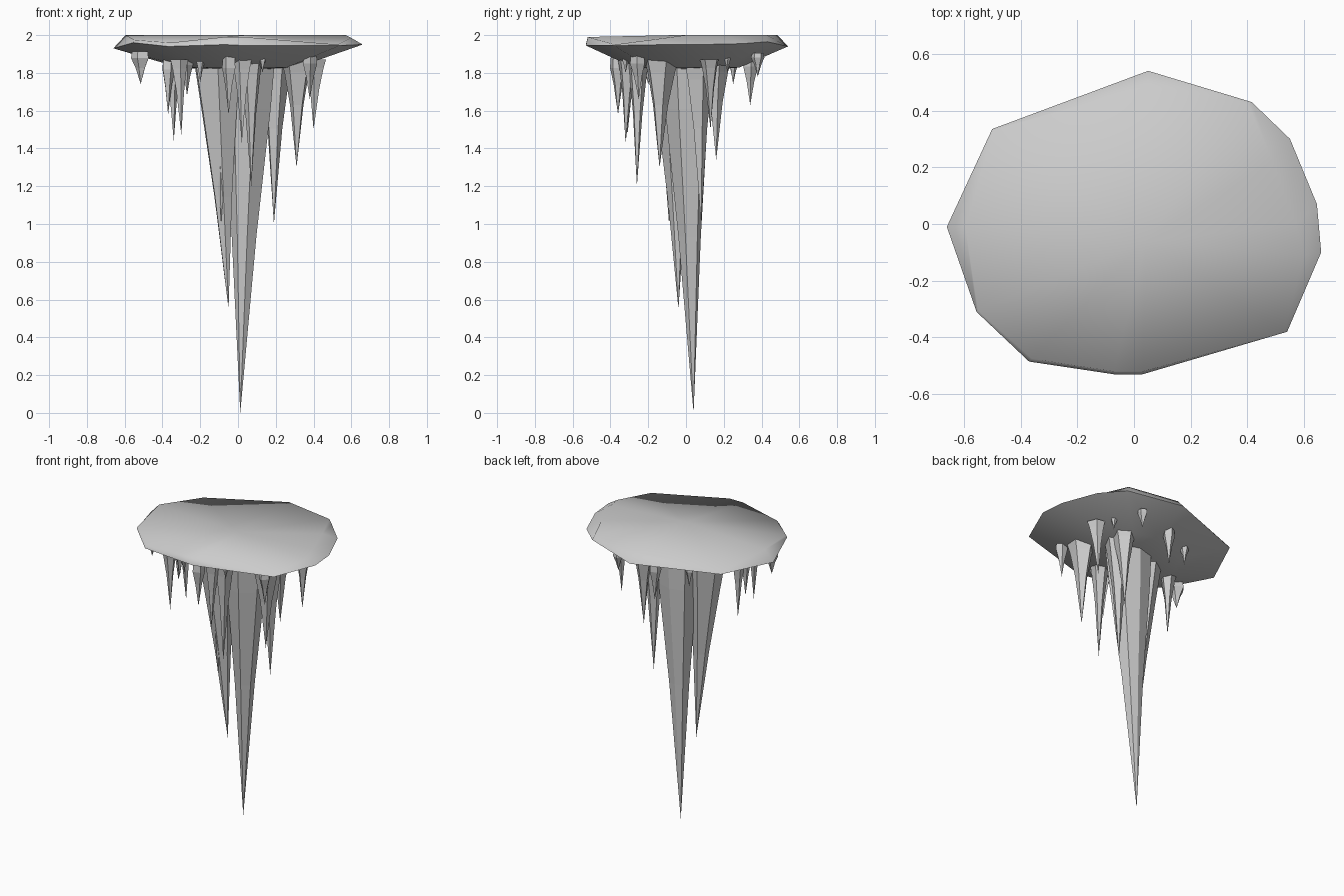
import bpy, bmesh, math, random
from mathutils import Vector

if "Cube" in bpy.data.objects:
    bpy.data.objects.remove(bpy.data.objects["Cube"])

random.seed(4)


def finish(name, bm):
    bmesh.ops.recalc_face_normals(bm, faces=bm.faces[:])
    me = bpy.data.meshes.new(name)
    bm.to_mesh(me)
    bm.free()
    ob = bpy.data.objects.new(name, me)
    bpy.context.collection.objects.link(ob)
    return ob


def bridge(bm, a, b):
    n = len(a)
    for i in range(n):
        j = (i + 1) % n
        bm.faces.new((a[i], a[j], b[j], b[i]))


# Ceiling slab: irregular rim, bevelled top with lowered corners, shallow belly
rim = [(-.66, -.01, 1.93), (-.50, .335, 1.935), (.05, .54, 1.94), (.415, .43, 1.965),
       (.55, .30, 1.955), (.645, .07, 1.95), (.66, -.10, 1.95), (.54, -.38, 1.945),
       (.03, -.53, 1.945), (-.07, -.53, 1.95), (-.37, -.485, 1.94), (-.555, -.31, 1.96)]
top = [(-.595, -.01, 2), (-.495, .33, 1.945), (.05, .485, 2), (.40, .425, 2), (.49, .22, 2),
       (.57, .0, 2), (.60, -.11, 1.985), (.53, -.377, 1.95), (.03, -.52, 1.99),
       (-.07, -.52, 1.99), (-.36, -.475, 1.96), (-.55, -.305, 1.975)]
bm = bmesh.new()
rim_v = [bm.verts.new(p) for p in rim]
top_v = [bm.verts.new(p) for p in top]
belly_v = [bm.verts.new((x * .47, y * .52, 1.828)) for x, y, z in rim]
crown = bm.verts.new((.04, -.06, 2))
low = bm.verts.new((-.05, .03, 1.81))
bridge(bm, rim_v, top_v)
bridge(bm, belly_v, rim_v)
for i in range(12):
    j = (i + 1) % 12
    bm.faces.new((top_v[i], top_v[j], crown))
    bm.faces.new((belly_v[i], belly_v[j], low))
slab = finish("ceiling_slab", bm)
bpy.ops.object.select_all(action='DESELECT')
slab.select_set(True)
bpy.context.view_layer.objects.active = slab
bpy.ops.object.shade_smooth_by_angle(angle=math.radians(75))


# Stalactite: flared root tapering to a leaning point
def stalactite(name, tip, root, r, sides=6,
               profile=((0, 1.1), (.12, .87), (.42, .48))):
    tip, root = Vector(tip), Vector(root)
    bm = bmesh.new()
    rings = []
    turn = random.uniform(0, 6.28)
    wob = [random.uniform(.85, 1.15) for _ in range(sides)]
    for t, f in profile:
        c = root.lerp(tip, t)
        rings.append([bm.verts.new(c + Vector((
            math.cos(turn + i * math.tau / sides), math.sin(turn + i * math.tau / sides), 0))
            * r * f * wob[i]) for i in range(sides)])
    for a, b in zip(rings, rings[1:]):
        bridge(bm, a, b)
    bm.faces.new(rings[0])
    end = bm.verts.new(tip)
    for i in range(sides):
        bm.faces.new((rings[-1][i], rings[-1][(i + 1) % sides], end))
    return finish(name, bm)


# Two large central stalactites
stalactite("main_stalactite", (.012, .04, 0), (.04, .0, 1.87), .145, 7,
           ((0, 1), (.14, .88), (.5, .46)))
stalactite("second_stalactite", (-.05, -.04, .55), (-.12, -.06, 1.87), .135, 6,
           ((0, 1.05), (.22, .78), (.55, .4)))

# Medium stalactites: tip x, y, z and root radius
medium = [(-.09, -.09, 1.0, .09), (.19, .08, 1.0, .08), (.07, -.26, 1.2, .06),
          (.31, -.14, 1.3, .08), (.21, .16, 1.34, .075), (.02, -.32, 1.43, .055),
          (.40, .13, 1.5, .05), (-.34, -.08, 1.44, .05), (-.30, -.31, 1.47, .045)]
for n, (x, y, z, r) in enumerate(medium):
    stalactite(f"medium_stalactite_{n + 1}", (x, y, z), (x * 1.02, y * .97, 1.87), r, 5)

# Small stalactites near the rim, with pinched roots
small = [(-.37, -.12, 1.58, .042), (-.05, -.36, 1.58, .042), (-.515, -.20, 1.74, .05),
         (.0, .34, 1.63, .045), (.38, -.25, 1.66, .045), (-.27, -.25, 1.68, .035),
         (-.20, .25, 1.74, .03), (.25, .38, 1.78, .035), (.35, .22, 1.80, .02),
         (-.20, -.30, 1.75, .025), (.13, -.32, 1.80, .02)]
for n, (x, y, z, r) in enumerate(small):
    edge = math.hypot(x / .66, y / .53)
    stalactite(f"small_stalactite_{n + 1}", (x, y, z), (x, y, 1.80 + .13 * edge), r, 5,
               ((0, .85), (.2, .95), (.5, .5)))
